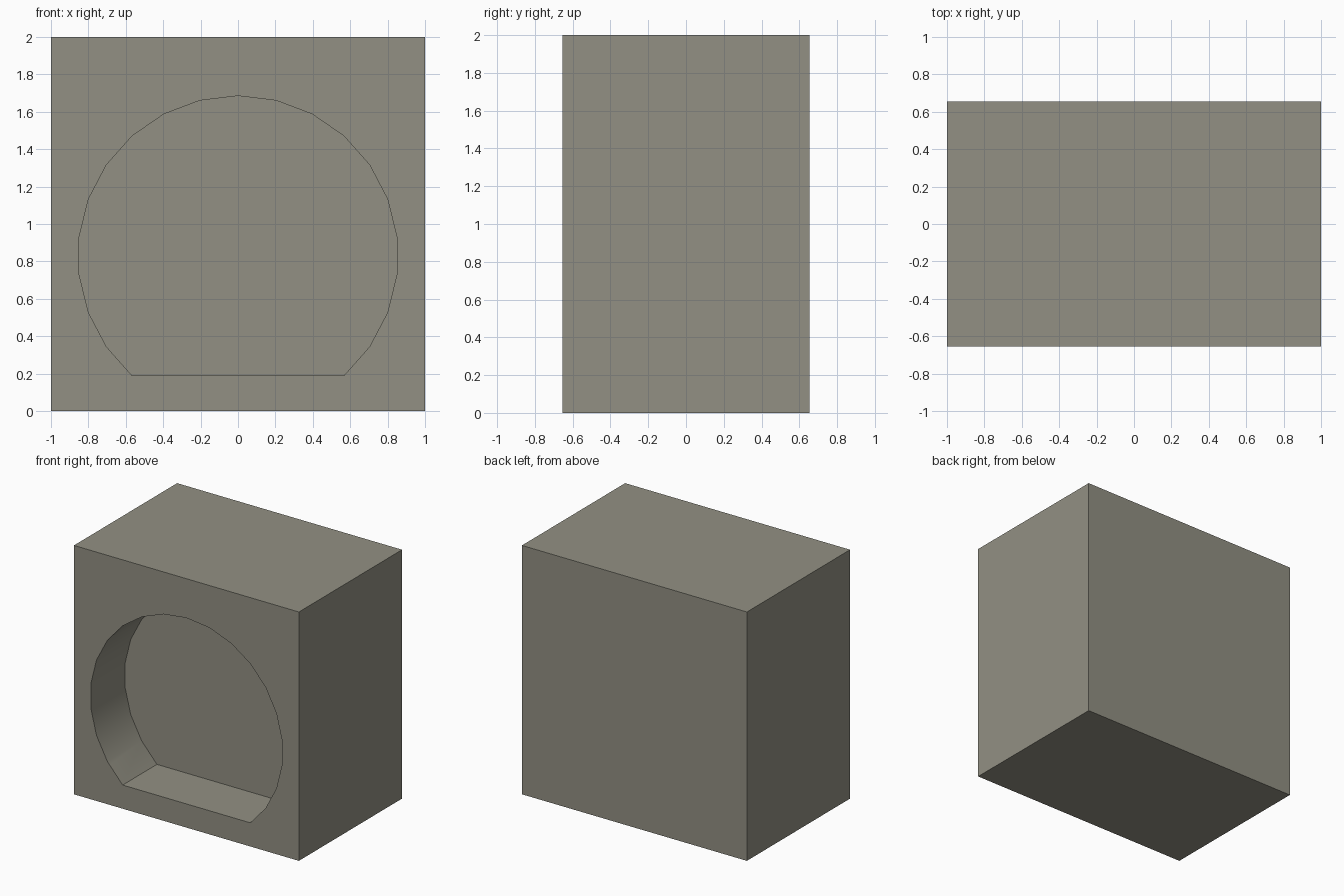
import bpy, bmesh, math

if "Cube" in bpy.data.objects:
    bpy.data.objects.remove(bpy.data.objects["Cube"])

HALF_Y = 0.655
DEPTH = 0.435          # depth of the round recess
RADIUS, CENTRE_Z, SIDES = 0.855, 0.83, 26

stone = bpy.data.materials.new("warm grey stone")
stone.diffuse_color = (0.288, 0.279, 0.227, 1)
stone.use_nodes = True
stone.node_tree.nodes["Principled BSDF"].inputs["Base Color"].default_value = stone.diffuse_color


def add_prism(name, profile, y0, y1):
    """Extrude an (x, z) profile from y0 to y1."""
    bm = bmesh.new()
    face = bm.faces.new([bm.verts.new((x, y0, z)) for x, z in profile])
    ext = bmesh.ops.extrude_face_region(bm, geom=[face], use_keep_orig=True)
    moved = [v for v in ext["geom"] if isinstance(v, bmesh.types.BMVert)]
    bmesh.ops.translate(bm, verts=moved, vec=(0, y1 - y0, 0))
    bmesh.ops.recalc_face_normals(bm, faces=bm.faces)
    mesh = bpy.data.meshes.new(name)
    bm.to_mesh(mesh)
    bm.free()
    mesh.materials.append(stone)
    ob = bpy.data.objects.new(name, mesh)
    bpy.context.collection.objects.link(ob)
    return ob


# Solid block
block = add_prism("block", [(-1, 0), (1, 0), (1, 2), (-1, 2)], -HALF_Y, HALF_Y)

# Round recess with a flat floor: a 26-sided circle without its lowest points
angles = [2 * math.pi * k / SIDES for k in range(-10, 11)]
arch = [(RADIUS * math.sin(a), CENTRE_Z + RADIUS * math.cos(a)) for a in angles]
cutter = add_prism("recess_cutter", arch, -HALF_Y - 0.2, -HALF_Y + DEPTH)
cutter.hide_render = True

# Cut the recess into the front
mod = block.modifiers.new("recess", "BOOLEAN")
mod.operation = "DIFFERENCE"
mod.solver = "EXACT"
mod.object = cutter
bpy.context.view_layer.objects.active = block
block.select_set(True)
bpy.ops.object.modifier_apply(modifier=mod.name)
bpy.data.objects.remove(cutter)

# Smooth curved wall, sharp corners
bpy.ops.object.shade_smooth_by_angle(angle=math.radians(30))
